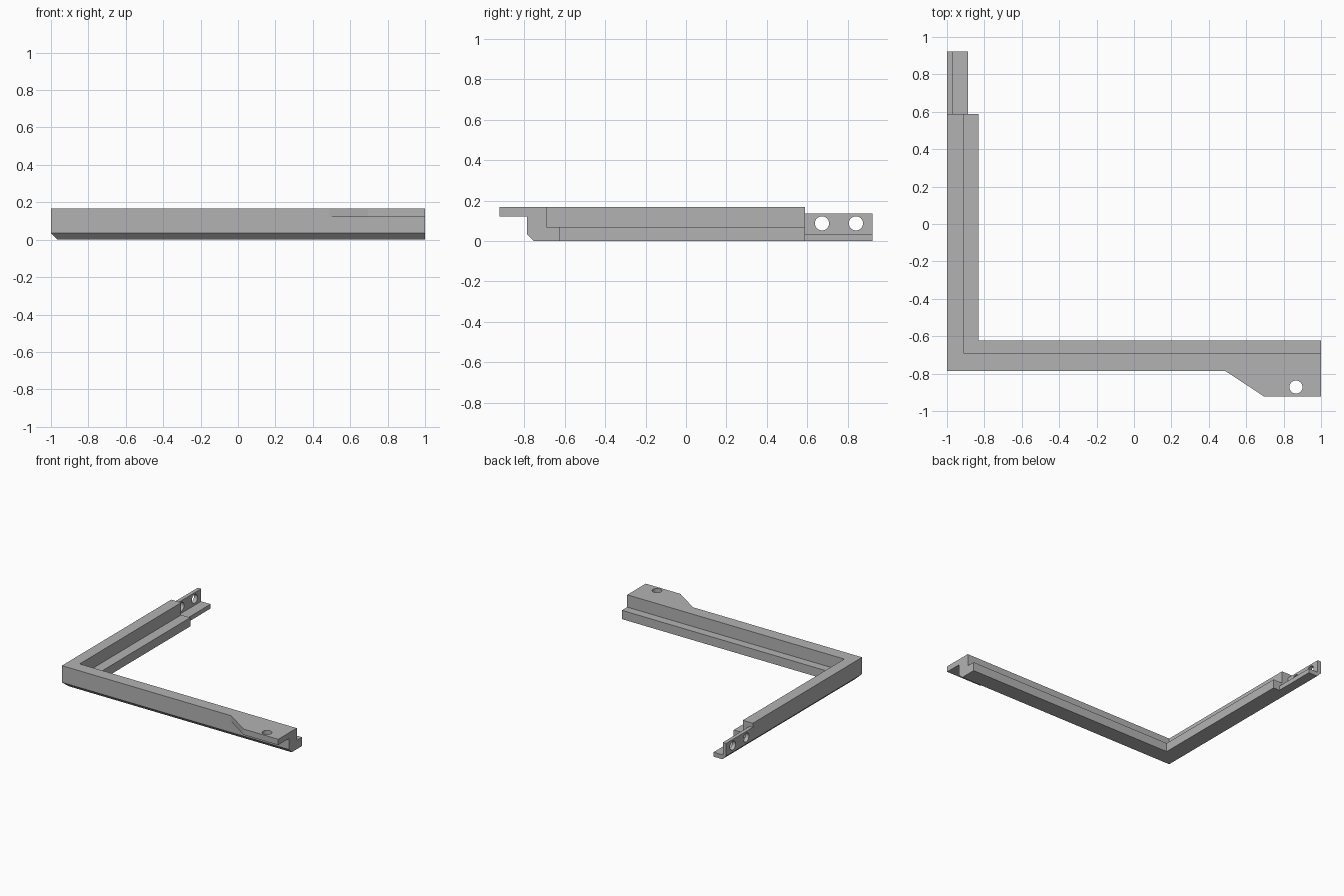
import bpy
import bmesh
from math import pi

cube = bpy.data.objects.get("Cube")
if cube:
    bpy.data.objects.remove(cube, do_unlink=True)

# Single plain grey finish
grey = bpy.data.materials.new("plain grey")
grey.use_nodes = True
colour = (0.45, 0.45, 0.45, 1)
grey.diffuse_color = colour
grey.node_tree.nodes["Principled BSDF"].inputs["Base Color"].default_value = colour

LEFT, FRONT, RAIL_END, REACH = -1.0, -0.787, 0.588, 0.922
TOP, LEDGE, CHAMFER = 0.168, 0.07, 0.035


def loft(name, rings):
    """Bridge matching closed rings of points into a capped solid."""
    bm = bmesh.new()
    loops = [[bm.verts.new(p) for p in ring] for ring in rings]
    n = len(loops[0])
    for a, b in zip(loops, loops[1:]):
        for i in range(n):
            j = (i + 1) % n
            bm.faces.new((a[i], a[j], b[j], b[i]))
    bm.faces.new(loops[0])
    bm.faces.new(loops[-1])
    bmesh.ops.recalc_face_normals(bm, faces=bm.faces)
    mesh = bpy.data.meshes.new(name)
    bm.to_mesh(mesh)
    bm.free()
    mesh.materials.append(grey)
    obj = bpy.data.objects.new(name, mesh)
    bpy.context.collection.objects.link(obj)
    return obj


def drill(obj, centre, rotation=(0, 0, 0), radius=0.035):
    """Cut a round hole through a part and drop the cutter."""
    bpy.ops.mesh.primitive_cylinder_add(vertices=32, radius=radius, depth=0.12,
                                        location=centre, rotation=rotation)
    cutter = bpy.context.object
    cutter.hide_render = True
    cutter.data.materials.append(grey)
    mod = obj.modifiers.new("hole", 'BOOLEAN')
    mod.operation, mod.solver, mod.object = 'DIFFERENCE', 'EXACT', cutter
    bpy.context.view_layer.objects.active = obj
    bpy.ops.object.modifier_apply(modifier=mod.name)
    bpy.data.objects.remove(cutter, do_unlink=True)


# Corner frame: rebated profile (side inset, front inset, height) swept with a mitre
profile = [(CHAMFER, CHAMFER, 0), (0.168, 0.165, 0), (0.168, 0.165, LEDGE),
           (0.088, 0.098, LEDGE), (0.088, 0.098, TOP), (0, 0, TOP), (0, 0, CHAMFER)]
loft("corner_frame", [
    [(LEFT + s, RAIL_END, z) for s, f, z in profile],
    [(LEFT + s, FRONT + f, z) for s, f, z in profile],
    [(1, FRONT + f, z) for s, f, z in profile],
])

# Thin angled bracket continuing the side rail, with two bolt holes
bracket = [(CHAMFER, 0), (0.113, 0), (0.113, 0.035), (0.03, 0.035),
           (0.03, 0.135), (0, 0.135), (0, CHAMFER)]
rear_bracket = loft("rear_bracket", [
    [(LEFT + s, y, z) for s, z in bracket] for y in (RAIL_END, REACH)])
for y in (0.672, 0.84):
    drill(rear_bracket, (LEFT, y, 0.087), (0, pi / 2, 0))

# Mounting tab projecting from the top of the front rail
outline = [(0.49, FRONT), (0.695, -REACH), (1, -REACH), (1, FRONT)]
front_tab = loft("front_tab", [[(x, y, z) for x, y in outline] for z in (0.122, TOP)])
drill(front_tab, (0.866, -0.872, 0.145))

# Smooth hole walls, crisp edges elsewhere
for obj in (rear_bracket, front_tab):
    bpy.ops.object.select_all(action='DESELECT')
    obj.select_set(True)
    bpy.context.view_layer.objects.active = obj
    bpy.ops.object.shade_smooth_by_angle(angle=pi / 6)
